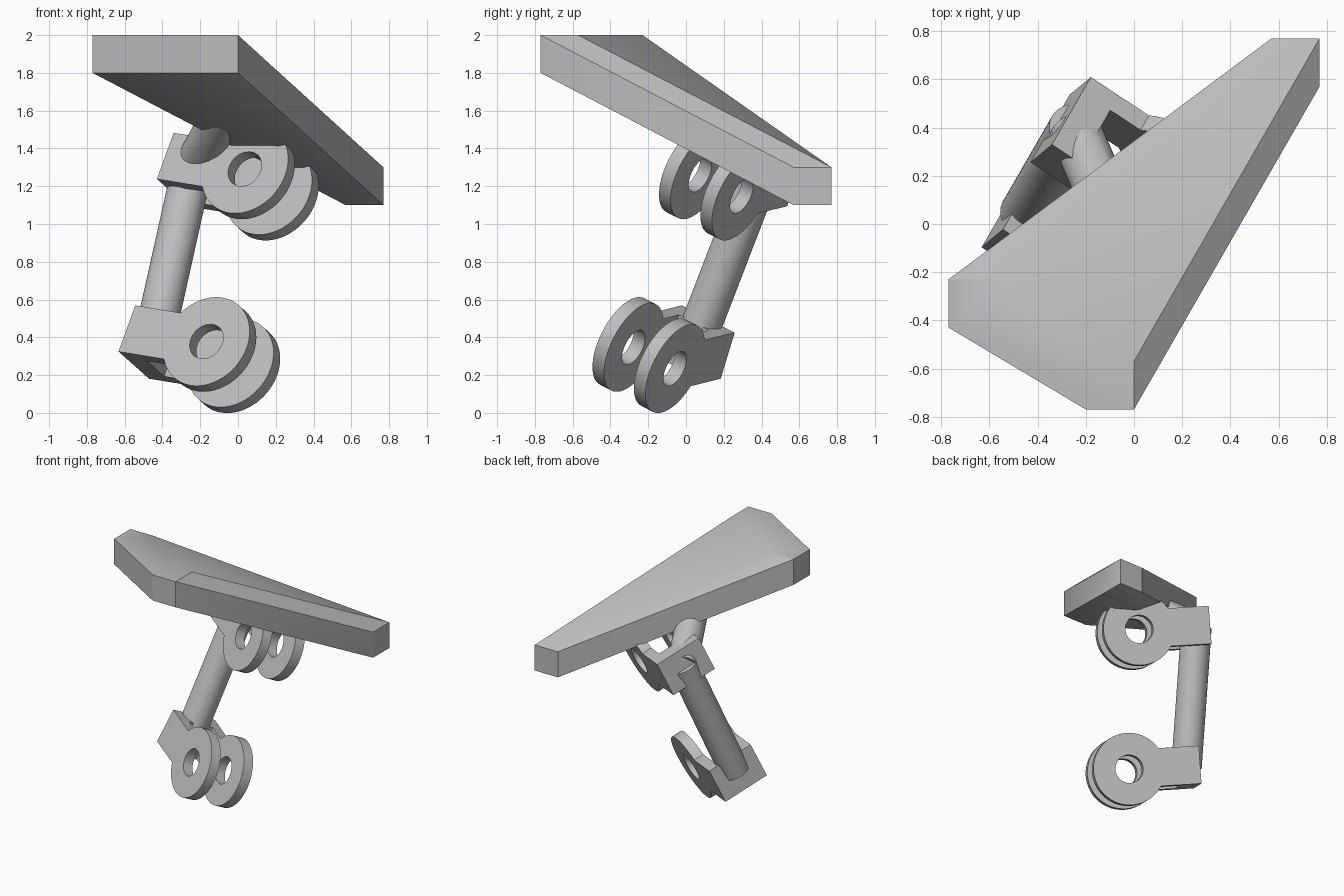
import bpy, bmesh
from math import sin, cos, radians, pi, asin
from mathutils import Vector, Matrix

cube = bpy.data.objects.get("Cube")
if cube:
    bpy.data.objects.remove(cube)

grey = bpy.data.materials.new("plain grey")
grey.use_nodes = True
colour = (0.51, 0.51, 0.51, 1)
grey.diffuse_color = colour
grey.node_tree.nodes["Principled BSDF"].inputs["Base Color"].default_value = colour

# Leaning frame: ACROSS is the arm direction, AXLE the ring axis, RISE the post
YAW, TILT, ROLL = radians(30), radians(24), radians(8.5)
ACROSS = Vector((cos(YAW), -sin(YAW), 0))
RISE = Vector((sin(YAW) * sin(TILT), cos(YAW) * sin(TILT), cos(TILT)))
AXLE = ACROSS.cross(RISE)
LOWER = Vector((-0.086, -0.198, 0.306))

RING, HOLE, PRONG, GAP = 0.257, 0.1, 0.077, 0.2
ARM, HALF, WALL = 0.51, 0.135, 0.14
ROD = 0.108


def add_mesh(name, mesh):
    obj = bpy.data.objects.new(name, mesh)
    bpy.context.collection.objects.link(obj)
    mesh.materials.clear()
    mesh.materials.append(grey)
    bpy.ops.object.select_all(action="DESELECT")
    obj.select_set(True)
    bpy.context.view_layer.objects.active = obj
    bpy.ops.object.shade_smooth_by_angle(angle=radians(30))
    return obj


def hull(name, points):
    bm = bmesh.new()
    for p in points:
        bm.verts.new(p)
    res = bmesh.ops.convex_hull(bm, input=bm.verts)
    spare = {g for g in res["geom_interior"] + res["geom_unused"]
             if isinstance(g, bmesh.types.BMVert)}
    bmesh.ops.delete(bm, geom=list(spare), context="VERTS")
    bmesh.ops.dissolve_limit(bm, angle_limit=radians(0.5), verts=bm.verts, edges=bm.edges)
    bmesh.ops.recalc_face_normals(bm, faces=bm.faces)
    mesh = bpy.data.meshes.new(name)
    bm.to_mesh(mesh)
    bm.free()
    return add_mesh(name, mesh)


def box_points(centre, size):
    return [Vector(centre) + Vector((x * size[0], y * size[1], z * size[2])) / 2
            for x in (-1, 1) for y in (-1, 1) for z in (-1, 1)]


def circle(centre, axis, radius, count=48):
    turn = axis.to_track_quat("Z", "Y")
    return [centre + turn @ Vector((radius * cos(2 * pi * i / count),
                                    radius * sin(2 * pi * i / count), 0))
            for i in range(count)]


def prong(name, matrix):
    # Ring with a straight arm, as an extruded flat outline with a hole
    curve = bpy.data.curves.new(name, "CURVE")
    curve.dimensions = "2D"
    curve.fill_mode = "BOTH"
    curve.extrude = PRONG / 2
    start = pi - asin(HALF / RING)
    outline = [(RING * cos(start - 2 * start * i / 56), RING * sin(start - 2 * start * i / 56))
               for i in range(57)]
    outline += [(-ARM, -HALF), (-ARM, HALF)]
    hole = [(HOLE * cos(2 * pi * i / 40), HOLE * sin(2 * pi * i / 40)) for i in range(40)]
    for points in (outline, hole):
        spline = curve.splines.new("POLY")
        spline.points.add(len(points) - 1)
        for p, (x, y) in zip(spline.points, points):
            p.co = (x, y, 0, 1)
        spline.use_cyclic_u = True
    helper = bpy.data.objects.new(name + "_outline", curve)
    bpy.context.collection.objects.link(helper)
    bpy.context.view_layer.update()
    mesh = bpy.data.meshes.new_from_object(
        helper.evaluated_get(bpy.context.evaluated_depsgraph_get()))
    bpy.data.objects.remove(helper)
    bm = bmesh.new()
    bm.from_mesh(mesh)
    bmesh.ops.remove_doubles(bm, verts=bm.verts, dist=0.0001)
    bmesh.ops.recalc_face_normals(bm, faces=bm.faces)
    bm.to_mesh(mesh)
    bm.free()
    mesh.name = name
    add_mesh(name, mesh).matrix_world = matrix


# Brackets: two ringed prongs joined by a back wall
arm_dir = cos(ROLL) * ACROSS - sin(ROLL) * RISE
arm_up = cos(ROLL) * RISE + sin(ROLL) * ACROSS
turn = Matrix((arm_dir, arm_up, AXLE)).transposed().to_4x4()
for label, centre in (("lower", LOWER), ("upper", LOWER + RISE)):
    frame = Matrix.Translation(centre) @ turn
    for side, sign in (("back", -1), ("front", 1)):
        offset = Matrix.Translation((0, 0, sign * (GAP + PRONG) / 2))
        prong(f"{label}_{side}_prong", frame @ offset)
    wall = hull(f"{label}_bracket_wall",
                box_points((WALL / 2 - ARM, 0, 0), (WALL, 2 * HALF, GAP)))
    wall.matrix_world = frame

# Post between the brackets
foot = LOWER - 0.44 * arm_dir
head = foot + RISE
hull("post", circle(foot, RISE, ROD) + circle(head, RISE, ROD))

# Wedge-shaped plate spanning three small blocks
corners = [Vector(c) for c in ((-0.67, -0.33, 1.9), (-0.1, -0.67, 1.9), (0.67, 0.67, 1.2))]
hull("plate", [p for c in corners for p in box_points(c, (0.2, 0.2, 0.2))])

# Strut from the post head, ending on the middle plane of the plate
target = sum(corners, Vector()) / 3
along = target - head
normal = (corners[1] - corners[0]).cross(corners[2] - corners[0])
base = circle(head, along, ROD)
hull("strut", base + [p + along * ((target - p).dot(normal) / along.dot(normal)) for p in base])
